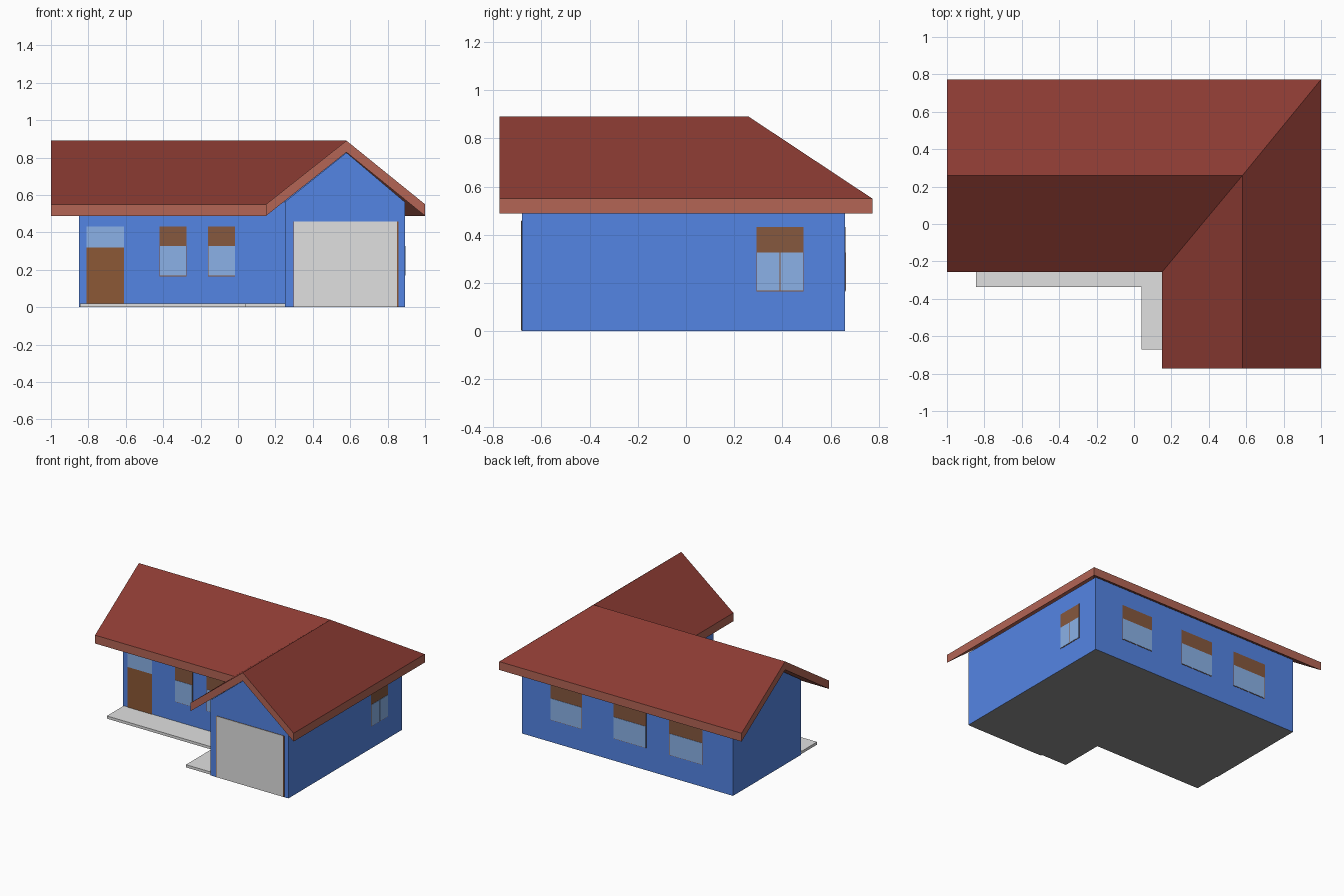
import bpy, bmesh

if "Cube" in bpy.data.objects:
    bpy.data.objects.remove(bpy.data.objects["Cube"])


def material(name, r, g, b):
    lin = [((c / 255 + 0.055) / 1.055) ** 2.4 for c in (r, g, b)]
    m = bpy.data.materials.new(name)
    m.diffuse_color = (*lin, 1)
    m.use_nodes = True
    m.node_tree.nodes["Principled BSDF"].inputs["Base Color"].default_value = m.diffuse_color
    return m


WALL = material("wall blue", 84, 133, 228)
ROOF = material("roof red", 138, 58, 50)
FASCIA = material("fascia terracotta", 179, 101, 85)
GREY = material("concrete grey", 224, 224, 224)
BASE = material("base dark grey", 143, 143, 143)
WOOD = material("door brown", 140, 88, 54)
BLIND = material("blind brown", 134, 88, 62)
GLASS = material("glass blue", 139, 178, 232)


def finish(name, bm, mats):
    bmesh.ops.recalc_face_normals(bm, faces=bm.faces)
    me = bpy.data.meshes.new(name)
    bm.to_mesh(me)
    bm.free()
    for m in mats:
        me.materials.append(m)
    ob = bpy.data.objects.new(name, me)
    bpy.context.collection.objects.link(ob)
    return ob


def box(name, lo, hi, mat, under=None):
    """Box between two corners; under colours the bottom face."""
    bm = bmesh.new()
    bmesh.ops.create_cube(bm, size=1)
    for v in bm.verts:
        v.co = [lo[i] if v.co[i] < 0 else hi[i] for i in range(3)]
    bm.normal_update()
    for f in bm.faces:
        f.material_index = 1 if under and f.normal.z < -0.9 else 0
    return finish(name, bm, [mat, under] if under else [mat])


RIDGE_X, RIDGE_Y = 0.58, 0.26


def l_shell(name, xs, ys, eave, ridge, bottom, mats):
    """L-plan solid under a gabled, hipped roof; mats = top, side, underside."""
    x0, x1, x2 = xs
    y0, y1, y2 = ys
    top = [(x0, y1, eave), (x1, y1, eave), (x1, y0, eave), (RIDGE_X, y0, ridge),
           (x2, y0, eave), (x2, y2, eave), (x0, y2, eave), (x0, RIDGE_Y, ridge),
           (RIDGE_X, RIDGE_Y, ridge)]
    slopes = [(0, 1, 8, 7), (1, 2, 3, 8), (3, 4, 5, 8), (8, 5, 6, 7)]
    bm = bmesh.new()
    up = [bm.verts.new(p) for p in top]
    dn = [bm.verts.new((x, y, bottom(z))) for x, y, z in top]
    for s in slopes:
        bm.faces.new([up[i] for i in s]).material_index = 0
        bm.faces.new([dn[i] for i in reversed(s)]).material_index = 2
    for i in range(8):
        j = (i + 1) % 8
        bm.faces.new((up[j], up[i], dn[i], dn[j])).material_index = 1
    return finish(name, bm, mats)


# Roof slab and house body
l_shell("roof", (-1, 0.15, 1), (-0.773, -0.257, 0.773), 0.55, 0.89,
        lambda z: z - 0.062, [ROOF, FASCIA, FASCIA])
l_shell("walls", (-0.85, 0.25, 0.892), (-0.68, -0.14, 0.66), 0.562, 0.826,
        lambda z: 0.0, [WALL, WALL, BASE])

# Porch slabs
box("porch", (-0.845, -0.338, 0), (0.25, -0.14, 0.02), GREY, BASE)
box("side_path", (0.04, -0.67, 0), (0.25, -0.338, 0.02), GREY, BASE)

# Garage door with a thin frame
box("garage_frame", (0.298, -0.682, 0.002), (0.858, -0.68, 0.458), WOOD)
box("garage_door", (0.30, -0.684, 0.002), (0.85, -0.68, 0.457), GREY)

# Front door with glazed top light
box("front_door", (-0.81, -0.143, 0.02), (-0.61, -0.14, 0.32), WOOD)
box("door_light", (-0.81, -0.143, 0.32), (-0.61, -0.14, 0.43), GLASS)


def window(name, axis, wall, out, a, b, gap=0.0):
    """Brown blind plate with two glass panes below, on a wall facing out along axis."""
    def plate(part, u0, u1, z0, z1, depth, mat):
        d = sorted((wall, wall + out * depth))
        if axis == "y":
            box(part, (u0, d[0], z0), (u1, d[1], z1), mat)
        else:
            box(part, (d[0], u0, z0), (d[1], u1, z1), mat)
    plate(name + "_blind", a, b, 0.165, 0.432, 0.002, BLIND)
    mid = (a + b) / 2
    for side, u0, u1 in (("left", a + 0.003, mid - gap), ("right", mid + gap, b - 0.002)):
        plate(f"{name}_glass_{side}", u0, u1, 0.168, 0.327, 0.004, GLASS)


window("front_window_left", "y", -0.14, -1, -0.42, -0.275)
window("front_window_right", "y", -0.14, -1, -0.16, -0.015)
window("right_window", "x", 0.892, 1, 0.292, 0.488, 0.002)
for n, (a, b) in enumerate([(0.395, 0.655), (-0.135, 0.135), (-0.60, -0.325)]):
    window(f"back_window_{n}", "y", 0.66, 1, a, b)
